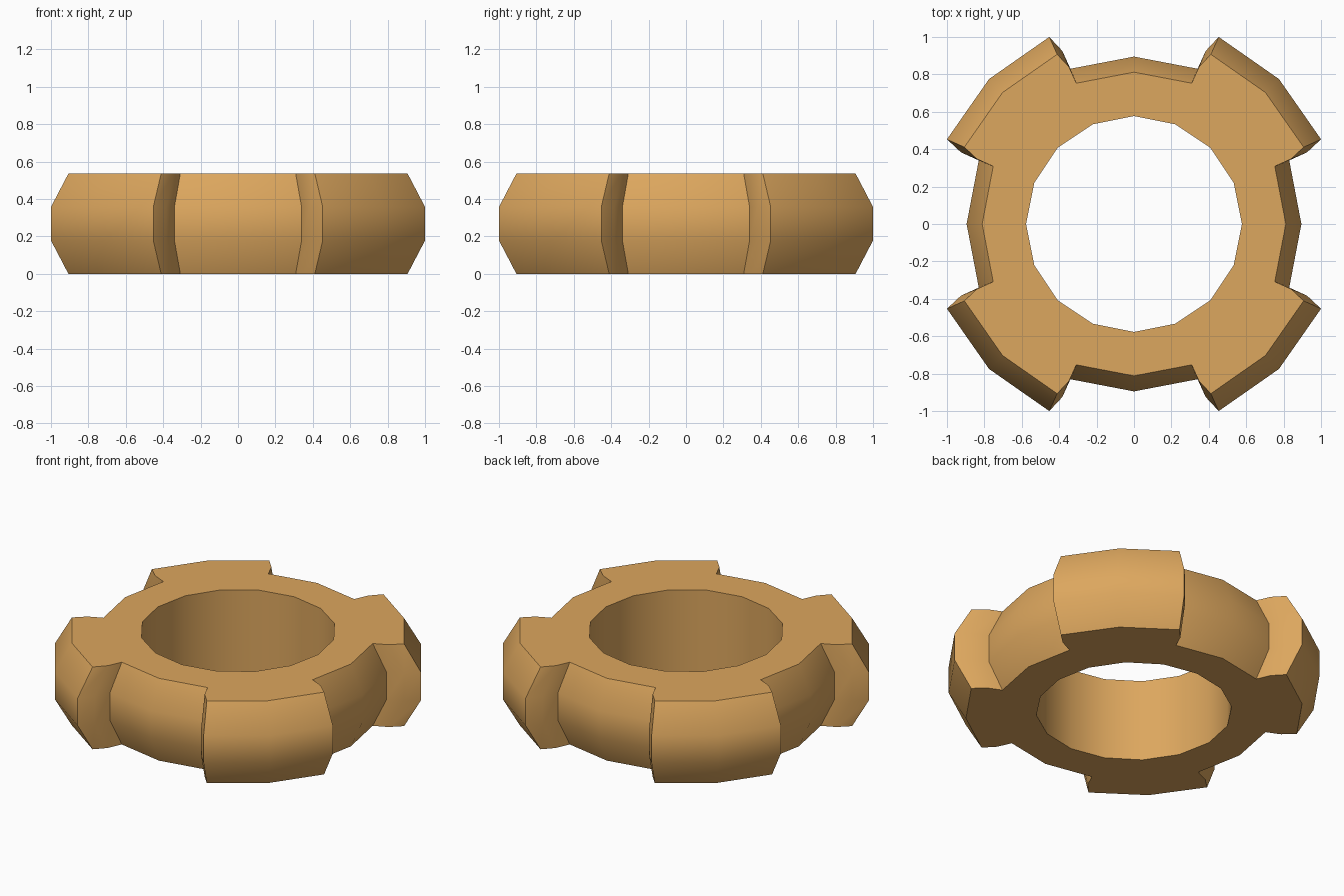
import bpy
import bmesh
from math import cos, sin, pi, radians
from mathutils import Matrix, Vector

cube = bpy.data.objects.get("Cube")
if cube:
    bpy.data.objects.remove(cube, do_unlink=True)

# Bronze material
bronze = bpy.data.materials.new("warm_bronze")
bronze.use_nodes = True
colour = (0.72, 0.385, 0.112, 1)
bronze.diffuse_color = colour
bronze.node_tree.nodes["Principled BSDF"].inputs["Base Color"].default_value = colour

# One quarter of the rim outline: valley, tooth flank, tooth crown, flank
QUARTER = [(0.895, 0), (0.83, 0.34), (0.925, 0.383), (1.0, 0.453),
           (0.775, 0.775), (0.453, 1.0), (0.383, 0.925), (0.34, 0.83)]
# Height and outline scale of each level
LEVELS = [(0, 0.907), (0.178, 1), (0.357, 1), (0.535, 0.907)]
HOLE_RADIUS = 0.577
HOLE_SIDES = 16
# Index of the rim point that each hole corner lines up with, per quarter
MATCH = [0, 1, 4, 7]

outline = [Matrix.Rotation(q * pi / 2, 2) @ Vector(p)
           for q in range(4) for p in QUARTER]
match = [q * len(QUARTER) + m for q in range(4) for m in MATCH]
count = len(outline)

bm = bmesh.new()

# Toothed outer wall with chamfered top and bottom
rims = [[bm.verts.new((p.x * s, p.y * s, z)) for p in outline] for z, s in LEVELS]
for low, high in zip(rims, rims[1:]):
    for i in range(count):
        j = (i + 1) % count
        bm.faces.new((low[i], low[j], high[j], high[i]))

# Central hole wall
angles = [2 * pi * k / HOLE_SIDES for k in range(HOLE_SIDES)]
holes = [[bm.verts.new((HOLE_RADIUS * cos(a), HOLE_RADIUS * sin(a), z)) for a in angles]
         for z in (LEVELS[0][0], LEVELS[-1][0])]
for k in range(HOLE_SIDES):
    n = (k + 1) % HOLE_SIDES
    bm.faces.new((holes[0][n], holes[0][k], holes[1][k], holes[1][n]))

# Flat ring faces on the bottom and top
for hole, rim in ((holes[0], rims[0]), (holes[1], rims[-1])):
    for k in range(HOLE_SIDES):
        n = (k + 1) % HOLE_SIDES
        end = match[n] if n else count
        span = [rim[i % count] for i in range(match[k], end + 1)]
        bm.faces.new([hole[n], hole[k]] + span)

bmesh.ops.recalc_face_normals(bm, faces=bm.faces)
mesh = bpy.data.meshes.new("toothed_ring")
bm.to_mesh(mesh)
bm.free()
mesh.materials.append(bronze)

ring = bpy.data.objects.new("toothed_ring", mesh)
bpy.context.collection.objects.link(ring)
bpy.ops.object.select_all(action='DESELECT')
ring.select_set(True)
bpy.context.view_layer.objects.active = ring
bpy.ops.object.shade_smooth_by_angle(angle=radians(35))
